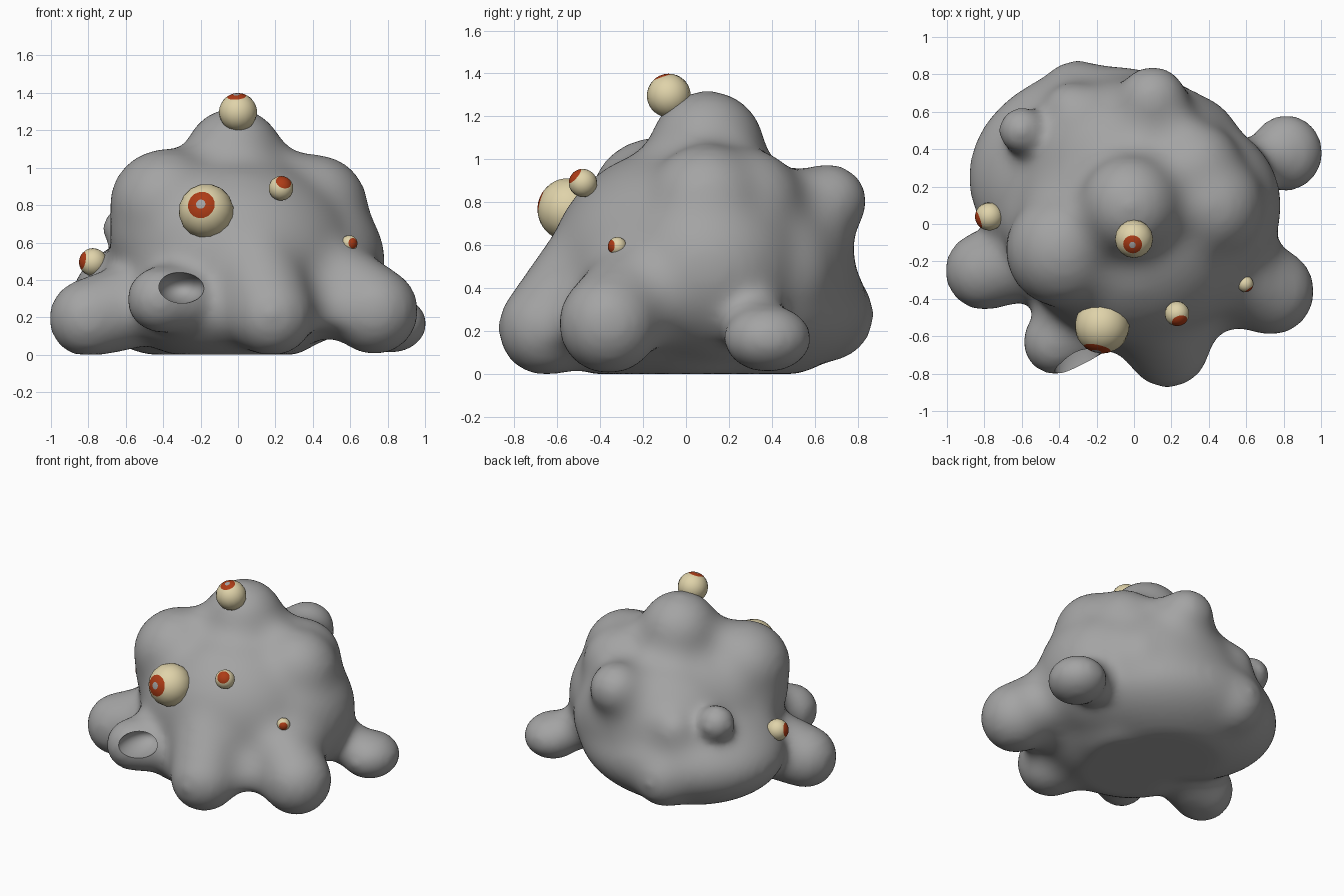
import bpy, bmesh, math
from mathutils import Vector, Matrix

if "Cube" in bpy.data.objects:
    bpy.data.objects.remove(bpy.data.objects["Cube"])

FILLET = 0.12   # main lumps are grown by this, fused, then shrunk back to fill the creases


def material(name, rgb):
    m = bpy.data.materials.new(name)
    m.diffuse_color = (*rgb, 1)
    m.use_nodes = True
    m.node_tree.nodes["Principled BSDF"].inputs["Base Color"].default_value = m.diffuse_color
    return m


GREY = material("flesh grey", (0.37, 0.37, 0.37))
CREAM = material("eye cream", (0.74, 0.65, 0.40))
RUST = material("iris rust", (0.42, 0.045, 0.008))


def new_object(name, bm, mats):
    mesh = bpy.data.meshes.new(name)
    bm.to_mesh(mesh)
    bm.free()
    ob = bpy.data.objects.new(name, mesh)
    bpy.context.collection.objects.link(ob)
    for m in mats:
        mesh.materials.append(m)
    return ob


def apply(ob, kind, **settings):
    bpy.context.view_layer.objects.active = ob
    mod = ob.modifiers.new(kind, kind)
    for key, value in settings.items():
        setattr(mod, key, value)
    bpy.ops.object.modifier_apply(modifier=mod.name)


def ball(bm, pos, radii, grow=FILLET):
    size = [r + grow for r in radii]
    mat = Matrix.Translation(pos) @ Matrix.Diagonal((*size, 1))
    bmesh.ops.create_icosphere(bm, subdivisions=4, radius=1, matrix=mat)


def limb(bm, a, ra, b, rb, grow=FILLET, steps=7):
    # chain of spheres from a to b with changing radius
    for i in range(steps):
        t = i / (steps - 1)
        r = ra + (rb - ra) * t
        ball(bm, Vector(a).lerp(Vector(b), t), (r, r, r), grow)


# body: main lumps with wide fillets
bm = bmesh.new()
ball(bm, (0, 0, 0.50), (0.66, 0.64, 0.57))               # core
ball(bm, (-0.15, 0.25, 0.33), (0.74, 0.60, 0.37))        # low back
ball(bm, (0, 0.30, 0.50), (0.60, 0.49, 0.48))            # upper back
ball(bm, (0.28, 0.40, 0.47), (0.30, 0.30, 0.30))         # back right flank
ball(bm, (0.30, 0.10, 0.50), (0.49, 0.47, 0.45))         # right flank
ball(bm, (-0.05, -0.20, 0.25), (0.60, 0.48, 0.29))       # low front
ball(bm, (-0.02, 0.10, 1.06), (0.27, 0.27, 0.27))        # crown
ball(bm, (-0.38, -0.14, 0.81), (0.31, 0.31, 0.30))       # left shoulder
ball(bm, (-0.37, -0.12, 0.66), (0.32, 0.31, 0.30))
ball(bm, (0.41, 0.10, 0.79), (0.29, 0.29, 0.29))         # right shoulder
ball(bm, (0.32, 0.28, 0.79), (0.27, 0.27, 0.27))
ball(bm, (-0.33, 0.60, 0.60), (0.16, 0.16, 0.16))        # back warts
ball(bm, (-0.30, 0.66, 0.28), (0.22, 0.22, 0.22))
ball(bm, (0.10, 0.66, 0.81), (0.19, 0.19, 0.18))
limb(bm, (0.18, -0.65, 0.22), 0.23, (0, -0.20, 0.70), 0.32)        # front foot
limb(bm, (0.73, -0.36, 0.24), 0.24, (0.45, -0.20, 0.45), 0.22)     # right foot
body = new_object("body", bm, [GREY])
apply(body, 'REMESH', mode='VOXEL', voxel_size=0.025)
apply(body, 'SMOOTH', factor=0.5, iterations=6)
normals = [v.normal.copy() for v in body.data.vertices]
for v, n in zip(body.data.vertices, normals):
    v.co -= n * FILLET

# limbs with tighter joints
bm = bmesh.new()
bm.from_mesh(body.data)
limb(bm, (-0.60, 0.50, 0.68), 0.13, (-0.50, 0.43, 0.52), 0.12, 0)      # back nub
limb(bm, (-0.80, -0.25, 0.20), 0.215, (-0.46, -0.14, 0.30), 0.24, 0)   # left foot
ball(bm, (0.815, 0.38, 0.17), (0.20, 0.21, 0.16), 0)                   # back right foot
limb(bm, (0.78, 0.36, 0.19), 0.14, (0.50, 0.26, 0.32), 0.18, 0)
limb(bm, (-0.42, -0.63, 0.30), 0.18, (-0.30, -0.57, 0.30), 0.18, 0)    # mouth tube
limb(bm, (-0.38, -0.60, 0.30), 0.17, (-0.28, -0.35, 0.35), 0.24, 0)
bm.to_mesh(body.data)
bm.free()
apply(body, 'REMESH', mode='VOXEL', voxel_size=0.025)
for v in body.data.vertices:
    v.co.z = max(v.co.z, 0.005)
apply(body, 'SMOOTH', factor=0.5, iterations=32)
low = min(v.co.z for v in body.data.vertices)
for v in body.data.vertices:
    v.co.z -= low

# mouth hole
bm = bmesh.new()
ball(bm, (-0.30, -0.75, 0.36), (0.125, 0.20, 0.085), 0)
cutter = new_object("mouth_cutter", bm, [GREY])
cutter.hide_render = True
apply(body, 'BOOLEAN', operation='DIFFERENCE', object=cutter, solver='EXACT')
bpy.data.objects.remove(cutter)


def shade(ob):
    bpy.ops.object.select_all(action='DESELECT')
    ob.select_set(True)
    bpy.context.view_layer.objects.active = ob
    bpy.ops.object.shade_smooth_by_angle(angle=math.radians(40))


shade(body)


# eyes: spheres with the pole along the gaze, coloured by angle from it
def eye(name, pos, r, gaze, iris, pupil):
    gaze = Vector(gaze).normalized()
    bm = bmesh.new()
    bmesh.ops.create_uvsphere(bm, u_segments=16, v_segments=18, radius=r)
    for f in bm.faces:
        angle = math.degrees(f.calc_center_median().angle(Vector((0, 0, 1))))
        f.material_index = 2 if angle < pupil else 1 if angle < iris else 0
    turn = Vector((0, 0, 1)).rotation_difference(gaze).to_matrix().to_4x4()
    bm.transform(Matrix.Translation(pos) @ turn)
    shade(new_object(name, bm, [CREAM, RUST, GREY]))


eye("top_eye", (0, -0.08, 1.297), 0.102, (-0.08, -0.32, 0.93), 30, 10)
eye("large_eye", (-0.17, -0.545, 0.767), 0.147, (-0.2, -0.93, 0.26), 30, 10)
eye("brow_eye", (0.23, -0.48, 0.89), 0.066, (0.25, -0.7, 0.6), 40, 0)
eye("right_eye", (0.595, -0.32, 0.595), 0.044, (0.55, -0.8, 0.05), 40, 0)
eye("left_eye", (-0.775, 0.04, 0.495), 0.075, (-0.93, -0.3, 0.15), 40, 0)
